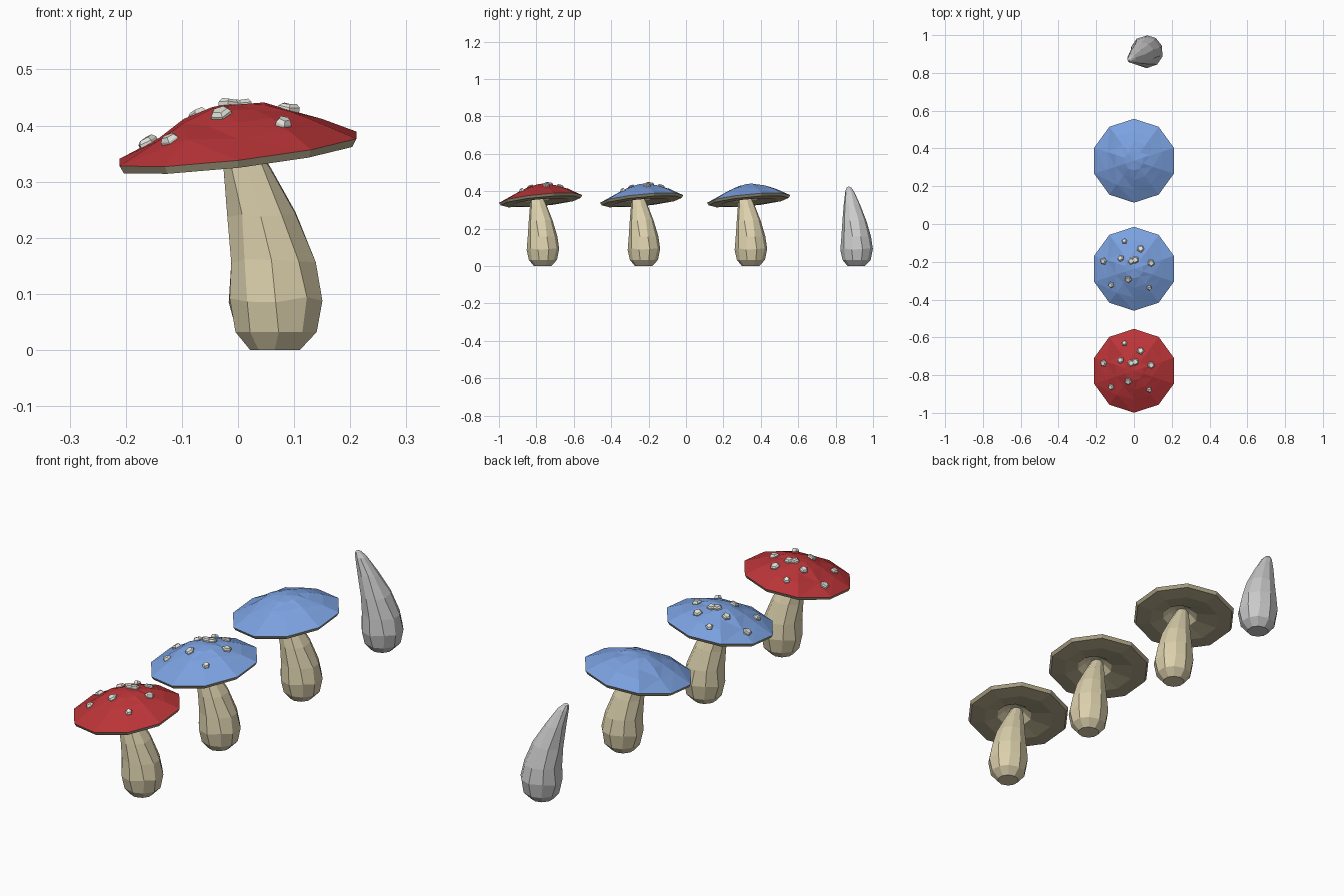
import bpy, bmesh, random
from math import sin, cos, pi
from mathutils import Vector
from mathutils.bvhtree import BVHTree

if "Cube" in bpy.data.objects:
    bpy.data.objects.remove(bpy.data.objects["Cube"])


def material(name, color):
    m = bpy.data.materials.new(name)
    m.diffuse_color = (*color, 1)
    m.use_nodes = True
    m.node_tree.nodes["Principled BSDF"].inputs["Base Color"].default_value = m.diffuse_color
    return m


RED = material("red", (0.50, 0.035, 0.04))
BLUE = material("blue", (0.20, 0.36, 0.75))
CREAM = material("cream", (0.72, 0.64, 0.42))
GILL = material("gill", (0.42, 0.37, 0.24))
WHITE = material("white", (0.78, 0.78, 0.72))


def finish(bm, name, y, mats):
    me = bpy.data.meshes.new(name)
    bm.to_mesh(me)
    for m in mats:
        me.materials.append(m)
    ob = bpy.data.objects.new(name, me)
    ob.location.y = y
    bpy.context.collection.objects.link(ob)
    return ob


def bridge(bm, a, b, mat=0):
    n = len(a)
    for i in range(n):
        j = (i + 1) % n
        f = bm.faces.new((a[i], a[j], b[j], b[i]))
        f.material_index = mat


def fan(bm, ring, tip):
    n = len(ring)
    for i in range(n):
        bm.faces.new((ring[i], ring[(i + 1) % n], tip))


# Leaning stem: z, centre x, centre y, radius
STEM = [(0, .066, .010, .046), (.032, .068, .012, .075), (.09, .0675, .012, .087),
        (.16, .062, .010, .079), (.24, .043, 0, .064), (.33, .015, -.013, .044),
        (.40, -.013, -.025, .023), (.419, -.022, -.029, .012)]


def stem(name, y, mats):
    rng = random.Random(4)
    bm = bmesh.new()
    rings = []
    for k, (z, cx, cy, r) in enumerate(STEM):
        ring = []
        for i in range(10):
            a = pi / 2 + i * pi / 5 + rng.uniform(-.07, .07)
            dz = rng.uniform(-.006, .006) if 1 < k < 6 else 0
            ring.append(bm.verts.new((cx + r * cos(a), cy + r * sin(a), z + dz)))
        rings.append(ring)
    for a, b in zip(rings, rings[1:]):
        bridge(bm, a, b)
    bm.faces.new(rings[0][::-1])
    fan(bm, rings[-1], bm.verts.new((-.025, -.031, .426)))
    return finish(bm, name, y, mats)


# Tilted cap: radius, height above tilted plane, material of the band going in
CAP = [(.020, .032, 1), (.045, .022, 1), (.075, -.004, 2), (.15, -.018, 2),
       (.214, -.014, 2), (.222, 0, 0), (.155, .035, 0), (.10, .059, 0), (.05, .074, 0)]


def cap(name, y, color):
    rng = random.Random(9)
    bm = bmesh.new()

    def vert(r, a, h):
        x, yy = r * cos(a), r * sin(a)
        # the inside recess follows the leaning stem
        if r < .08 and h < .04:
            x, yy = x + .012, yy - .012
        return bm.verts.new((x, yy, .3585 + h + .115 * x + .093 * yy))

    rings = []
    for k, (r, h, m) in enumerate(CAP):
        j = .006 if k > 5 else 0
        rings.append([vert(r * (1 + rng.uniform(-j, j) * 8), pi / 2 + i * pi / 5,
                           h + rng.uniform(-j, j) * .7) for i in range(10)])
    for k in range(len(rings) - 1):
        bridge(bm, rings[k], rings[k + 1], CAP[k][2])
    fan(bm, rings[-1], bm.verts.new((0, 0, .3585 + .079)))
    bm.faces.new(rings[0][::-1]).material_index = 1
    bmesh.ops.triangulate(bm, faces=bm.faces[:])
    tree = BVHTree.FromBMesh(bm)
    finish(bm, name, y, [color, CREAM, GILL])
    return tree


# Spots: x, y, radius
SPOTS = [(-.05, .145, .015), (.035, .105, .020), (-.16, .04, .019), (-.07, .055, .018),
         (-.016, .040, .019), (.007, .047, .020), (.09, .03, .020),
         (-.12, -.085, .017), (-.03, -.055, .020), (.08, -.10, .015)]


def spots(name, y, tree):
    rng = random.Random(2)
    bm = bmesh.new()
    for x, yy, r in SPOTS:
        p, n, _, _ = tree.ray_cast(Vector((x, yy, 1)), Vector((0, 0, -1)))
        rot = n.to_track_quat('Z', 'Y')
        start = rng.uniform(0, pi)
        rings = []
        for s, h in ((1, -.008), (1, .005), (.7, .011)):
            rings.append([bm.verts.new(p + rot @ Vector((
                r * s * cos(start + i * pi / 2.5), r * s * sin(start + i * pi / 2.5),
                h + rng.uniform(-.0015, .0015)))) for i in range(5)])
        bridge(bm, rings[0], rings[1])
        bridge(bm, rings[1], rings[2])
        bm.faces.new(rings[2])
        bm.faces.new(rings[0][::-1])
    finish(bm, name, y, [WHITE])


# Three mushrooms and one bare stem
for label, y, color, spotted in (("red_spotted", -.777, RED, True),
                                 ("blue_spotted", -.237, BLUE, True),
                                 ("blue_plain", .335, BLUE, False)):
    stem(label + "_stem", y, [CREAM])
    surface = cap(label + "_cap", y, color)
    if spotted:
        spots(label + "_spots", y, surface)
stem("bare_stem", .90, [])
